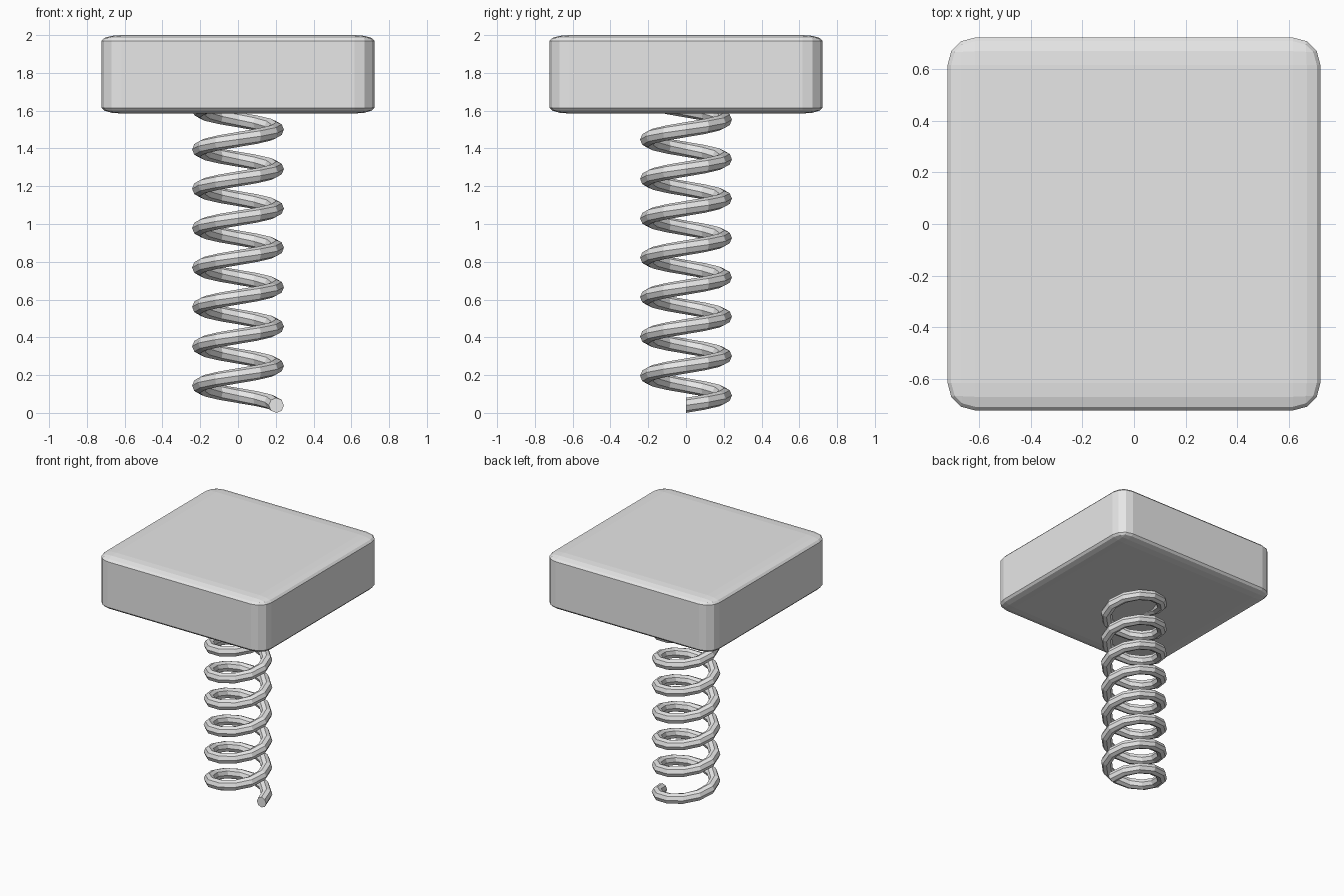
import bpy, bmesh, math

if "Cube" in bpy.data.objects:
    bpy.data.objects.remove(bpy.data.objects["Cube"])

grey = bpy.data.materials.new("plain grey")
grey.diffuse_color = (0.8, 0.8, 0.8, 1)
grey.use_nodes = True
grey.node_tree.nodes["Principled BSDF"].inputs["Base Color"].default_value = grey.diffuse_color


def finish(bm, name):
    bmesh.ops.recalc_face_normals(bm, faces=bm.faces)
    mesh = bpy.data.meshes.new(name)
    bm.to_mesh(mesh)
    bm.free()
    mesh.materials.append(grey)
    ob = bpy.data.objects.new(name, mesh)
    bpy.context.collection.objects.link(ob)
    return ob


# Coil spring: octagonal wire swept up a helix, capped at both ends
RADIUS, WIRE, PITCH, START = 0.203, 0.04, 0.2085, 0.04
STEPS, SIDES, TURNS = 12, 8, 7.75
bm = bmesh.new()
rings = []
for i in range(int(STEPS * TURNS) + 1):
    a = 2 * math.pi * i / STEPS
    z = START + PITCH * i / STEPS
    ring = []
    for j in range(SIDES):
        b = 2 * math.pi * j / SIDES
        r = RADIUS + WIRE * math.cos(b)
        ring.append(bm.verts.new((r * math.cos(a), r * math.sin(a), z + WIRE * math.sin(b))))
    rings.append(ring)
for lo, hi in zip(rings, rings[1:]):
    for j in range(SIDES):
        k = (j + 1) % SIDES
        bm.faces.new((lo[j], lo[k], hi[k], hi[j]))
bm.faces.new(rings[0])
bm.faces.new(rings[-1])
finish(bm, "coil_spring")

# Square block on top: a cube bevelled evenly, then flattened
W, BOTTOM, TOP = 1.445, 1.585, 2.0
bm = bmesh.new()
bmesh.ops.create_cube(bm, size=1)
bmesh.ops.bevel(bm, geom=bm.edges[:], offset=0.073, segments=3, profile=0.5, affect='EDGES')
for v in bm.verts:
    v.co.x *= W
    v.co.y *= W
    v.co.z = v.co.z * (TOP - BOTTOM) + (TOP + BOTTOM) / 2
finish(bm, "top_block")
